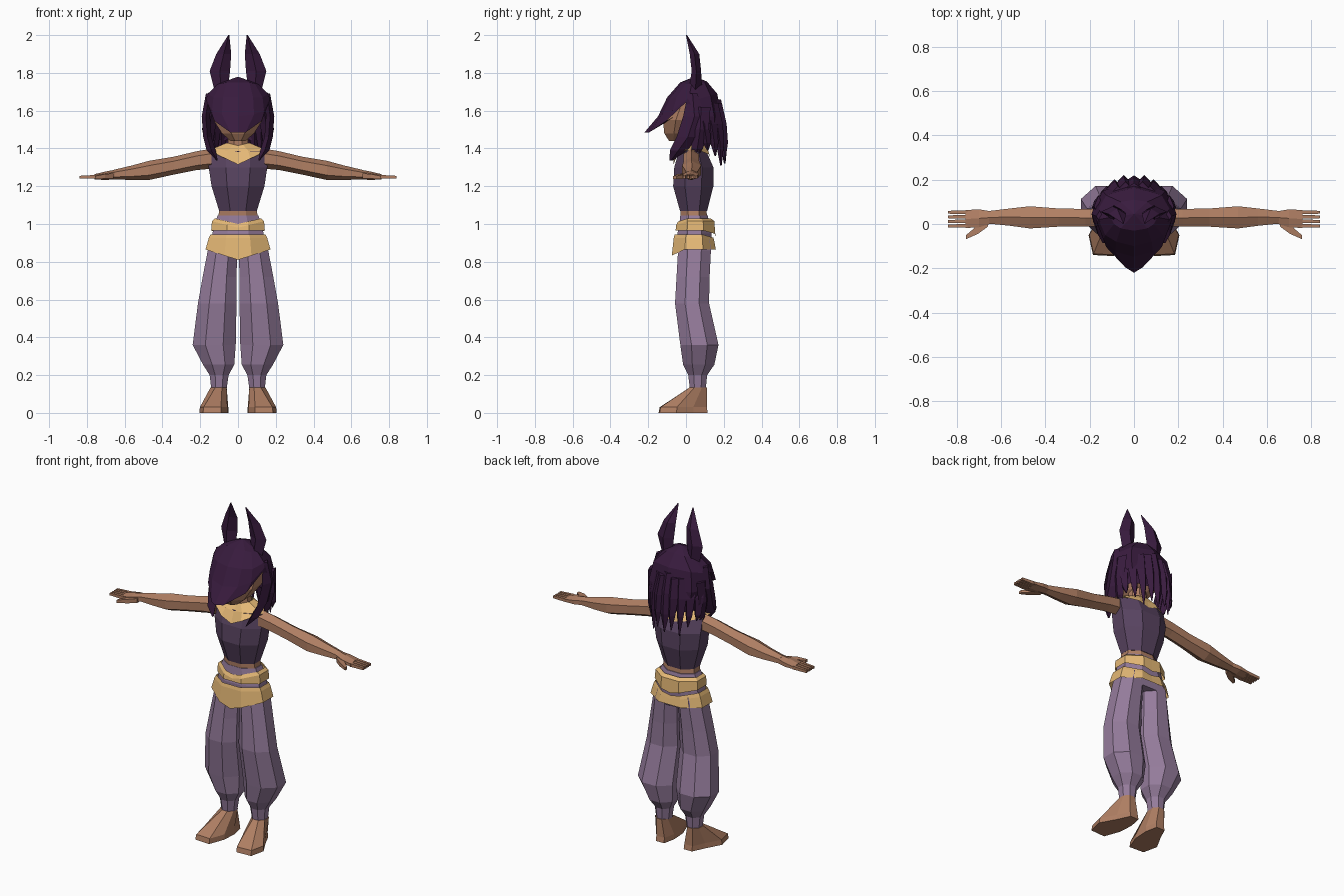
import bpy, bmesh
from math import cos, sin, pi

def mat(name, r, g, b):
    m = bpy.data.materials.new(name)
    m.diffuse_color = (r, g, b, 1)
    return m

SKIN = mat("skin", 0.43, 0.21, 0.125)
GOLD = mat("gold", 0.78, 0.48, 0.18)
LILAC = mat("lilac", 0.30, 0.20, 0.33)
PLUM = mat("plum", 0.10, 0.058, 0.12)
HAIR = mat("hair", 0.040, 0.011, 0.048)

def finish(name, bm, m, mirror):
    bmesh.ops.recalc_face_normals(bm, faces=bm.faces)
    me = bpy.data.meshes.new(name)
    bm.to_mesh(me)
    bm.free()
    me.materials.append(m)
    ob = bpy.data.objects.new(name, me)
    bpy.context.collection.objects.link(ob)
    if mirror:
        ob.modifiers.new("Mirror", 'MIRROR')
    return ob

def skin(name, rings, m, mirror=False, caps=True, closed=True):
    """Bridge rings of points that all have the same count."""
    bm = bmesh.new()
    vs = [[bm.verts.new(p) for p in r] for r in rings]
    n = len(rings[0])
    for a, b in zip(vs, vs[1:]):
        for i in range(n if closed else n - 1):
            j = (i + 1) % n
            bm.faces.new((a[i], a[j], b[j], b[i]))
    if caps:
        bm.faces.new(vs[0])
        bm.faces.new(vs[-1])
    return finish(name, bm, m, mirror)

def ring(n, u0, u1, v0, v1, diamond=False):
    """Polygon of n sides that fills the given bounds."""
    off = 0 if diamond else pi / n
    k = 1 if diamond else cos(pi / n)
    return [((u0 + u1) / 2 + (u1 - u0) / 2 * cos(off + 2 * pi * i / n) / k,
             (v0 + v1) / 2 + (v1 - v0) / 2 * sin(off + 2 * pi * i / n) / k) for i in range(n)]

def loft(name, secs, m, n=8, axis='z', mirror=False, diamond=False):
    """secs: (position on axis, u0, u1, v0, v1)"""
    rings = []
    for t, *b in secs:
        pts = ring(n, *b, diamond)
        rings.append([(u, v, t) if axis == 'z' else (t, u, v) for u, v in pts])
    return skin(name, rings, m, mirror)

def band(name, secs, m):
    """Open cloth band with V dips; secs: (z, half width, y0, y1, front dip, back dip)"""
    rings = []
    for z, w, y0, y1, fd, bd in secs:
        p = ring(8, -w, w, y0, y1)
        p = p[:2] + [(0, y1)] + p[2:6] + [(0, y0)] + p[6:]
        mid = (y0 + y1) / 2
        rings.append([(x, y, z - (fd if y < mid else bd) * (1 - abs(x) / w)) for x, y in p])
    return skin(name, rings, m, caps=False)

# Feet, turned slightly outward
sole = [(.12, .115), (.155, .04), (.205, -.05), (.185, -.14),
        (.09, -.145), (.055, -.05), (.05, .04), (.065, .115)]
ankle = [(.12, .11), (.145, .085), (.145, .045), (.12, .02),
         (.085, .02), (.06, .045), (.06, .085), (.085, .11)]
skin("foot", [[(x, y, 0) for x, y in sole],
              [(x * .97 + .003, y * .96, .03) for x, y in sole],
              [(x, y, .135) for x, y in ankle]], SKIN, mirror=True)

# Baggy trousers
loft("trouser_leg", [(.13, .06, .142, .02, .105), (.20, .05, .15, .012, .112),
                     (.255, .02, .185, -.015, .15), (.36, .012, .24, -.03, .172),
                     (.58, .008, .212, -.058, .122), (.72, .008, .187, -.05, .125),
                     (.86, .004, .16, -.042, .132), (.92, .002, .14, -.035, .125)],
     LILAC, mirror=True)
loft("hips", [(.845, -.15, .15, -.04, .13), (.95, -.135, .135, -.045, .135),
              (1.0, -.125, .125, -.035, .125), (1.045, -.108, .108, -.03, .115)], LILAC)

# Waist and sashes
loft("waist", [(1.03, -.106, .106, -.028, .112), (1.08, -.098, .098, -.03, .108)], SKIN)
band("upper_sash", [(1.03, .122, -.042, .13, .03, 0), (1.015, .138, -.052, .15, .035, 0),
                    (.965, .142, -.055, .155, .0, .03)], GOLD)
band("lower_sash", [(.945, .145, -.06, .145, 0, .03), (.925, .155, -.065, .15, 0, .03),
                    (.865, .172, -.075, .158, .055, .0)], GOLD)

# Top and collar
loft("torso", [(1.07, -.10, .10, -.032, .112), (1.20, -.14, .14, -.068, .145),
               (1.30, -.155, .155, -.062, .145), (1.385, -.155, .155, -.038, .108),
               (1.41, -.06, .06, 0, .08)], PLUM)
band("collar", [(1.39, .158, -.066, .125, .075, .04), (1.40, .13, -.04, .115, .02, .01),
                (1.43, .06, -.012, .088, .015, 0)], GOLD)
loft("neck", [(1.38, -.055, .055, -.005, .08), (1.50, -.05, .05, -.01, .07)], SKIN)

# Arms and hands
loft("arm", [(.14, -.012, .068, 1.30, 1.392), (.22, -.012, .068, 1.292, 1.378),
             (.34, -.012, .07, 1.268, 1.35), (.47, -.02, .08, 1.24, 1.328),
             (.56, -.008, .07, 1.238, 1.305), (.66, .002, .058, 1.24, 1.283)],
     SKIN, n=6, axis='x', mirror=True)
loft("palm", [(.65, .0, .058, 1.24, 1.284), (.70, -.015, .066, 1.236, 1.275),
              (.76, -.018, .063, 1.238, 1.262)], SKIN, n=6, axis='x', mirror=True)
loft("thumb", [(.66, -.012, .03, 1.242, 1.268), (.705, -.045, -.005, 1.24, 1.264),
               (.758, -.068, -.05, 1.238, 1.254)], SKIN, n=4, axis='x', mirror=True)
for i in range(4):
    y = -.017 + i * .0205
    loft("finger", [(.75, y, y + .017, 1.24, 1.26), (.84, y + .002, y + .015, 1.241, 1.255)],
         SKIN, n=4, axis='x', mirror=True)

# Head
loft("head", [(1.44, -.04, .04, -.09, -.01), (1.48, -.085, .085, -.115, .06),
              (1.55, -.13, .13, -.122, .11), (1.64, -.14, .14, -.085, .13),
              (1.71, -.09, .09, -.03, .10)], SKIN)

# Hair cap: columns from the front fringe round to the back, mirrored
crown = (0, .045, 1.78)
columns = [
    [(0, -.03, 1.75), (0, -.10, 1.67), (0, -.148, 1.57), (0, -.22, 1.485)],
    [(.06, -.02, 1.75), (.08, -.08, 1.67), (.085, -.125, 1.58), (.04, -.195, 1.485)],
    [(.09, 0, 1.742), (.13, -.05, 1.67), (.138, -.07, 1.60), (.125, -.105, 1.545)],
    [(.105, .03, 1.742), (.16, .02, 1.69), (.168, .01, 1.665), (.165, 0, 1.645)],
    [(.095, .07, 1.742), (.165, .06, 1.66), (.185, .06, 1.57), (.165, .045, 1.45)],
    [(.06, .10, 1.748), (.125, .13, 1.68), (.142, .15, 1.57), (.125, .15, 1.45)],
    [(0, .11, 1.755), (0, .165, 1.69), (0, .19, 1.57), (0, .19, 1.44)]]
skin("hair_cap", [[crown] + c for c in columns], HAIR, mirror=True, caps=False, closed=False)
# Underside of the fringe tip
skin("fringe_underside", [[columns[0][3], columns[1][3], columns[2][3]],
                          [(0, -.13, 1.525), (.055, -.12, 1.53), (.11, -.06, 1.57)]],
     HAIR, mirror=True, caps=False, closed=False)

def lock(name, pts, mirror=True):
    """Tapering strand; pts: (x, y, z, half width x, half width y)"""
    loft(name, [(z, x - a, x + a, y - b, y + b) for x, y, z, a, b in pts],
         HAIR, n=4, mirror=mirror, diamond=True)

# Side locks sweeping forward
lock("side_lock", [(.155, .035, 1.69, .015, .025), (.17, .045, 1.57, .022, .06),
                   (.162, .01, 1.46, .022, .06), (.142, -.04, 1.39, .024, .045),
                   (.11, -.08, 1.335, .003, .008)])
lock("rear_side_lock", [(.16, .08, 1.62, .02, .05), (.168, .075, 1.50, .022, .045),
                        (.15, .06, 1.40, .018, .03), (.135, .05, 1.35, .003, .004)])
# Back locks hanging over the shoulders
lock("centre_back_lock", [(0, .155, 1.66, .04, .03), (0, .18, 1.55, .045, .03),
                          (0, .20, 1.43, .03, .02), (0, .205, 1.32, .003, .004)], False)
for x, y, z in [(.045, .20, 1.34), (.085, .18, 1.31), (.12, .15, 1.36), (.15, .11, 1.39)]:
    lock("back_lock", [(x * .85, y - .04, 1.64, .03, .03), (x, y - .015, 1.53, .034, .03),
                       (x * 1.03, y, 1.43, .022, .022), (x, y + .005, z, .003, .004)])

# Pointed ears
loft("ear", [(1.71, .055, .125, .015, .085), (1.81, .042, .15, .03, .08),
             (1.90, .036, .115, .02, .07), (2.0, .046, .052, 0, .006)],
     HAIR, n=4, mirror=True, diamond=True)
